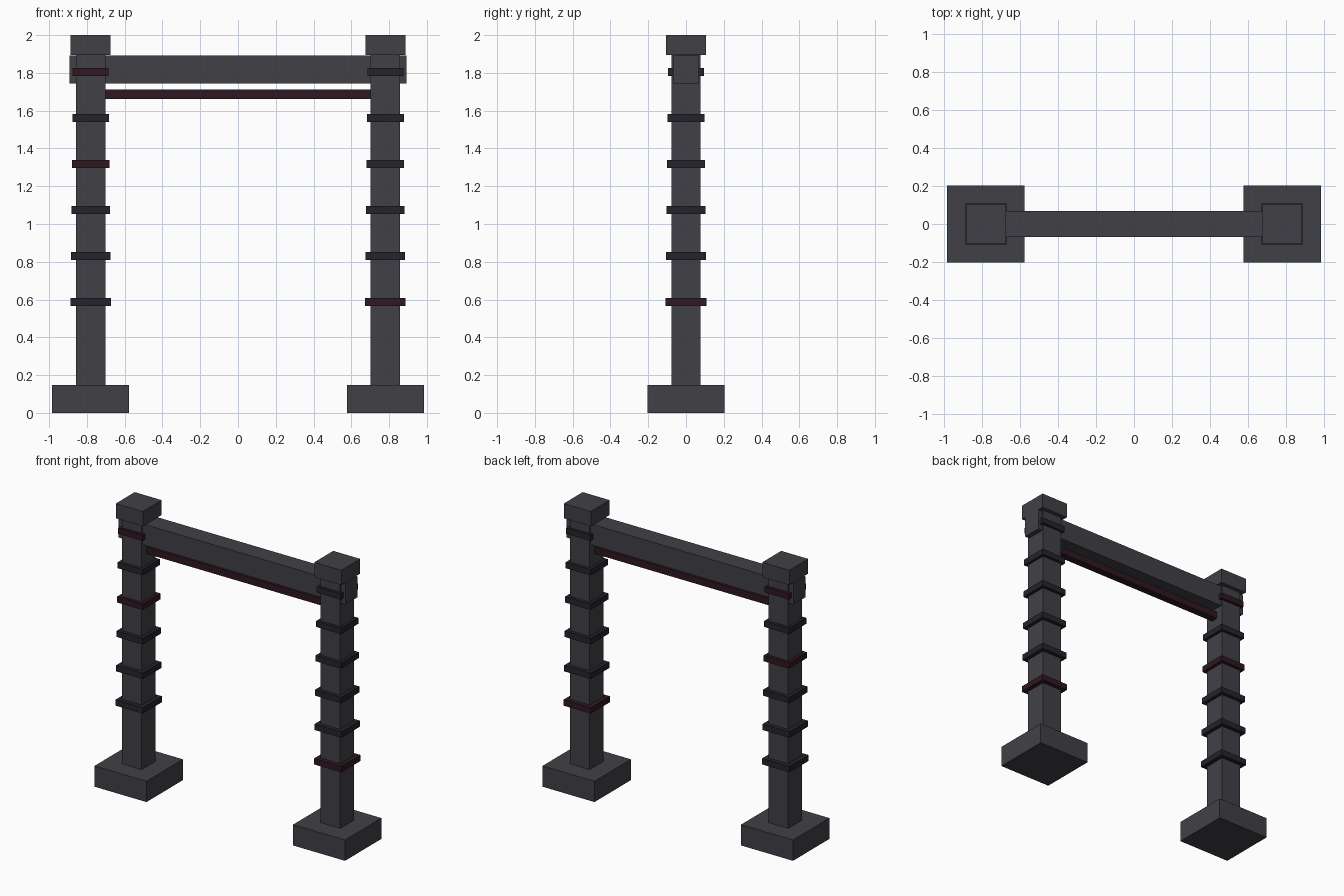
import bpy

if "Cube" in bpy.data.objects:
    bpy.data.objects.remove(bpy.data.objects["Cube"])


def material(name, rgb):
    m = bpy.data.materials.new(name)
    m.diffuse_color = (*rgb, 1.0)
    m.use_nodes = True
    m.node_tree.nodes["Principled BSDF"].inputs["Base Color"].default_value = m.diffuse_color
    return m


STONE = material("dark_stone", (0.052, 0.052, 0.062))
IRON = material("black_iron", (0.017, 0.017, 0.025))
RED = material("dark_red", (0.028, 0.009, 0.015))


def box(name, centre, size, mat):
    bpy.ops.mesh.primitive_cube_add(size=1, location=centre)
    ob = bpy.context.object
    ob.name = name
    ob.scale = size
    bpy.ops.object.transform_apply(location=False, rotation=False, scale=True)
    ob.data.materials.append(mat)
    return ob


POST_X = 0.78
BASE_H = 0.148
CAP_Z = 1.895
red_bands = {"left": (3, 5), "right": (0,)}

for side, sx in (("left", -1), ("right", 1)):
    x = sx * POST_X
    # Footing, post and cap
    box(f"{side}_base", (x, 0, BASE_H / 2), (0.408, 0.408, BASE_H), STONE)
    box(f"{side}_post", (x, 0, (BASE_H + CAP_Z) / 2),
        (0.155, 0.155, CAP_Z - BASE_H), STONE)
    box(f"{side}_cap", (x, 0, (CAP_Z + 2) / 2), (0.212, 0.212, 2 - CAP_Z), STONE)
    # Bands that get slightly narrower going up
    for i in range(6):
        w = 0.215 - 0.005 * i
        mat = RED if i in red_bands[side] else IRON
        box(f"{side}_band_{i + 1}", (x, 0, 0.586 + 0.2438 * i), (w, w, 0.042), mat)

# Crossbeam running through both posts
box("crossbeam", (0, 0, 1.817), (1.782, 0.136, 0.148), STONE)
# Thin red rail under the beam
box("red_rail", (0, 0, 1.687), (1.41, 0.052, 0.049), RED)
